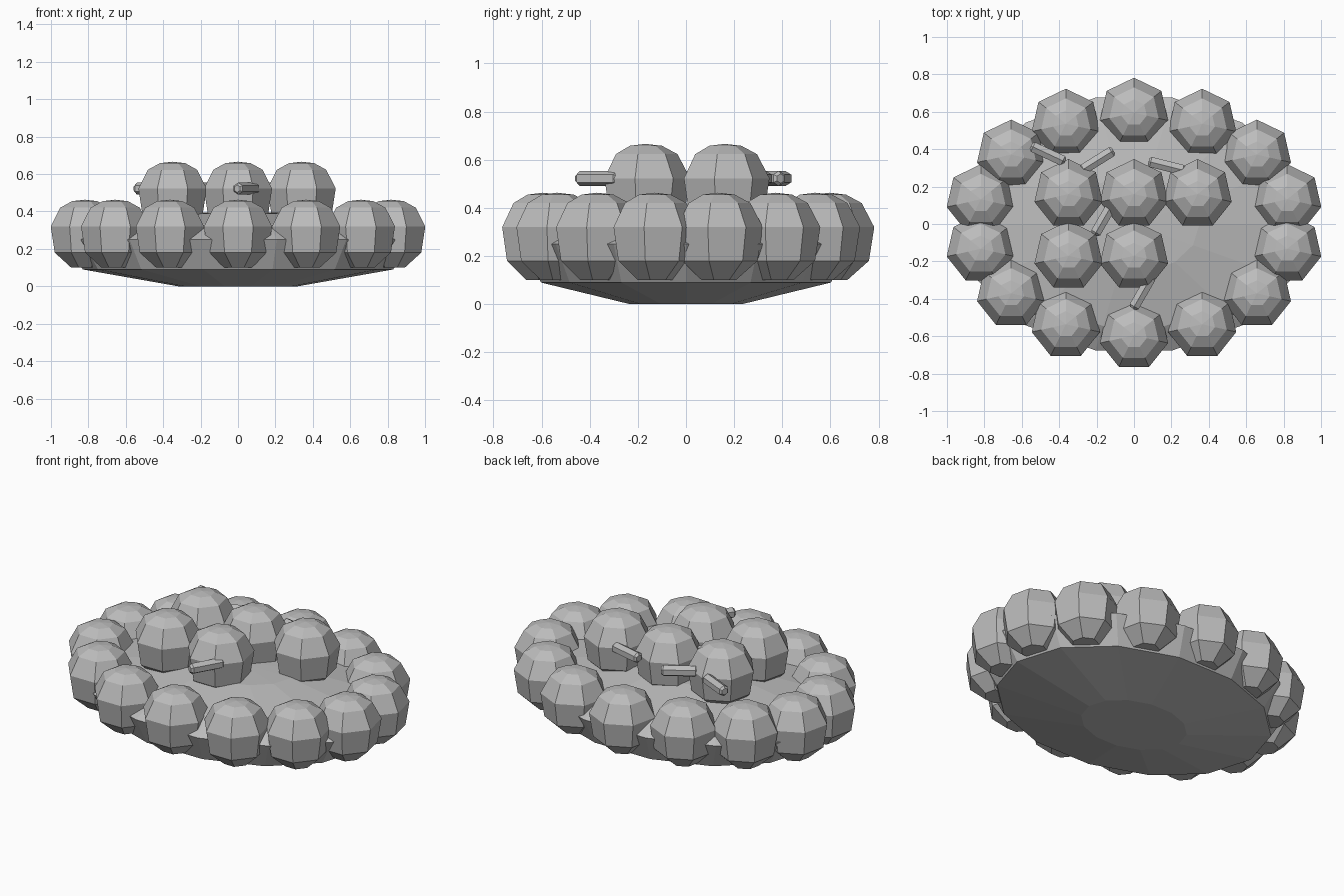
import bpy, bmesh, math
from mathutils import Matrix, Vector

cube = bpy.data.objects.get("Cube")
if cube:
    bpy.data.objects.remove(cube, do_unlink=True)

grey = bpy.data.materials.new("stone_grey")
grey.use_nodes = True
colour = (0.5, 0.5, 0.5, 1)
grey.diffuse_color = colour
grey.node_tree.nodes["Principled BSDF"].inputs["Base Color"].default_value = colour


def lathe(name, profile, sides, start=0.0, squash=1.0):
    """Turn a (radius, height) profile, bottom to top, into a closed faceted solid."""
    bm = bmesh.new()
    rings = []
    for r, z in profile:
        if r == 0:
            rings.append([bm.verts.new((0, 0, z))] * sides)
            continue
        angles = [start + math.tau * i / sides for i in range(sides)]
        rings.append([bm.verts.new((r * math.cos(a), r * squash * math.sin(a), z))
                      for a in angles])
    for low, high in zip(rings, rings[1:]):
        for i in range(sides):
            j = (i + 1) % sides
            corners = [low[i], low[j], high[j], high[i]]
            bm.faces.new(list(dict.fromkeys(corners)))
    for ring in (rings[0], rings[-1]):
        if ring[0] is not ring[1]:
            bm.faces.new(ring)
    bmesh.ops.recalc_face_normals(bm, faces=bm.faces)
    mesh = bpy.data.meshes.new(name)
    bm.to_mesh(mesh)
    bm.free()
    mesh.materials.append(grey)
    return mesh


def place(name, mesh, location, rotation=None):
    obj = bpy.data.objects.new(name, mesh)
    bpy.context.collection.objects.link(obj)
    obj.matrix_world = Matrix.Translation(location) @ (rotation or Matrix())
    return obj


# Oval base with a shallow domed top
base = lathe("base", [(0.32, 0), (0.83, 0.09), (0.93, 0.25), (0.75, 0.33),
                      (0.35, 0.39), (0, 0.4)], 14, squash=0.745)
place("base", base, (0, 0, 0))

# Seven-sided balls: a ring around the rim and five on top
ball = lathe("ball", [(0.075, 0.1), (0.165, 0.18), (0.187, 0.32), (0.135, 0.42),
                      (0.07, 0.455), (0, 0.463)], 7, start=math.pi / 2)
for i in range(14):
    a = math.pi / 2 + math.tau * i / 14
    place(f"rim_ball_{i + 1}", ball, (0.84 * math.cos(a), 0.595 * math.sin(a), 0))

for i, (x, y) in enumerate([(-0.35, 0.16), (0, 0.16), (0.34, 0.16),
                            (-0.35, -0.17), (0, -0.17)]):
    place(f"top_ball_{i + 1}", ball, (x, y, 0.203))

# Small rods lying between the top balls
rod = lathe("rod", [(0.02, -0.1), (0.032, -0.088), (0.032, 0.088), (0.02, 0.1)], 6)
rods = [(-0.46, 0.375, -25), (-0.195, 0.34, 32), (0.175, 0.31, -14),
        (-0.16, 0.03, 60), (0.045, -0.365, 60)]
for i, (x, y, heading) in enumerate(rods):
    turn = Matrix.Rotation(math.radians(heading), 4, "Z") @ Matrix.Rotation(math.pi / 2, 4, "Y")
    place(f"rod_{i + 1}", rod, Vector((x, y, 0.522)), turn)
